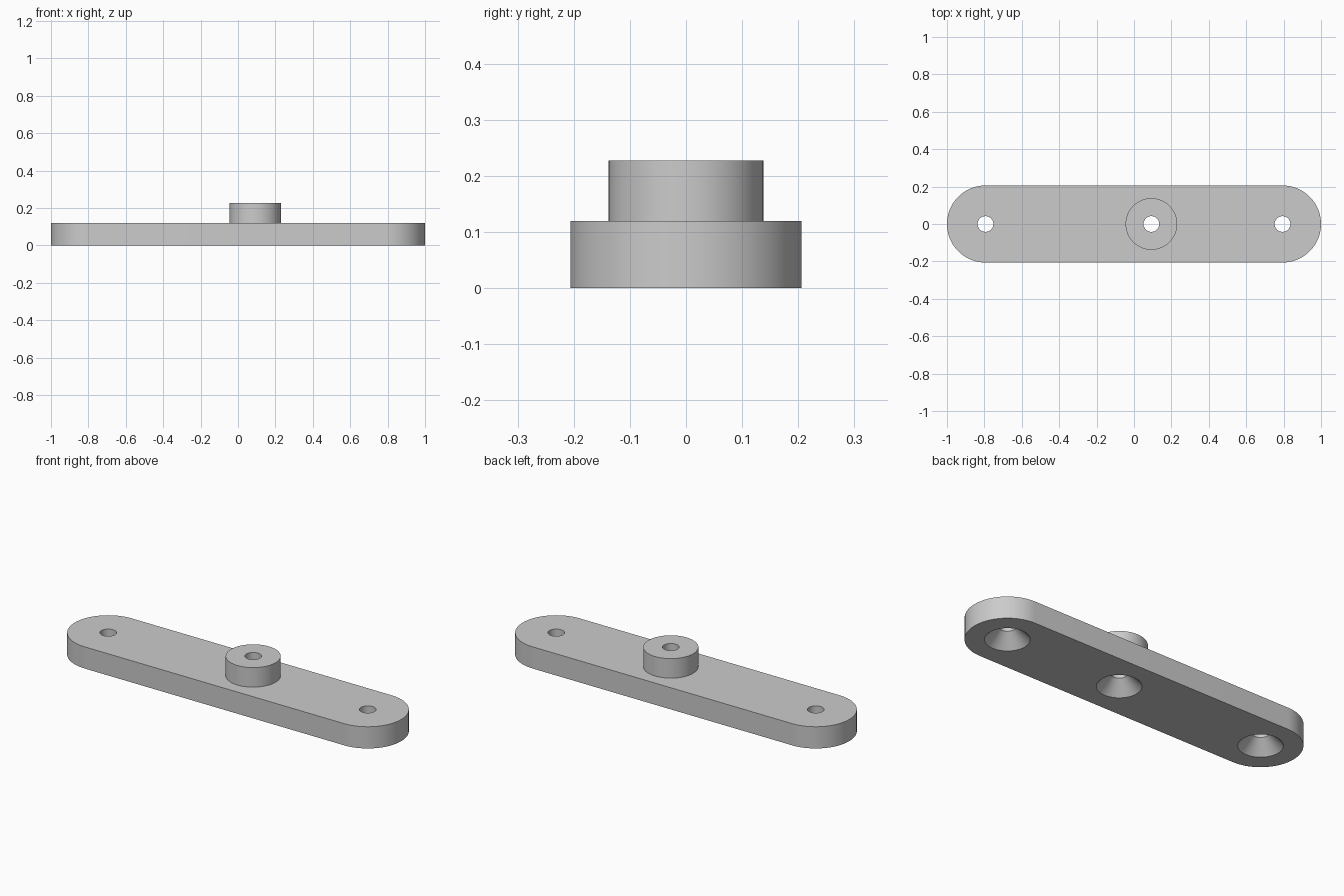
import bpy
import math

cube = bpy.data.objects.get("Cube")
if cube:
    bpy.data.objects.remove(cube, do_unlink=True)

HALF_WIDTH = 0.206
END_X = 1.0 - HALF_WIDTH
PLATE_TOP = 0.12
BOSS_X, BOSS_RADIUS, BOSS_TOP = 0.093, 0.138, 0.228
HOLE_RADIUS, SINK_RADIUS, SINK_DEPTH = 0.042, 0.11, 0.07

grey = bpy.data.materials.new("plain grey")
grey.use_nodes = True
colour = (0.6, 0.6, 0.6, 1)
grey.diffuse_color = colour
grey.node_tree.nodes["Principled BSDF"].inputs["Base Color"].default_value = colour


def arc(cx, radius, start, sweep, steps):
    """Points along an arc centred on the x axis."""
    return [(cx + radius * math.cos(start + sweep * i / steps),
             radius * math.sin(start + sweep * i / steps)) for i in range(steps + 1)]


def loft(name, rings):
    """Closed solid through equal-length rings, from bottom to top."""
    n = len(rings[0])
    verts = [p for ring in rings for p in ring]
    faces = [tuple(reversed(range(n))), tuple(range(len(verts) - n, len(verts)))]
    for k in range(len(rings) - 1):
        for i in range(n):
            j = (i + 1) % n
            faces.append((k * n + i, k * n + j, k * n + n + j, k * n + n + i))
    mesh = bpy.data.meshes.new(name)
    mesh.from_pydata(verts, [], faces)
    mesh.materials.append(grey)
    obj = bpy.data.objects.new(name, mesh)
    bpy.context.collection.objects.link(obj)
    return obj


def turned(name, x, profile, steps=64):
    """Round solid from (radius, height) pairs."""
    return loft(name, [[(px, py, z) for px, py in arc(x, r, 0, math.tau, steps)[:-1]]
                       for r, z in profile])


def combine(target, other, operation):
    mod = target.modifiers.new(operation.lower(), 'BOOLEAN')
    mod.operation = operation
    mod.solver = 'EXACT'
    mod.object = other
    bpy.context.view_layer.objects.active = target
    bpy.ops.object.modifier_apply(modifier=mod.name)
    bpy.data.objects.remove(other, do_unlink=True)


# Bar with rounded ends
outline = (arc(END_X, HALF_WIDTH, -math.pi / 2, math.pi, 48)
           + arc(-END_X, HALF_WIDTH, math.pi / 2, math.pi, 48))
plate = loft("mounting_plate", [[(x, y, z) for x, y in outline] for z in (0, PLATE_TOP)])

# Raised round boss
boss = turned("boss", BOSS_X, [(BOSS_RADIUS, PLATE_TOP / 2), (BOSS_RADIUS, BOSS_TOP)])
combine(plate, boss, 'UNION')

# Screw holes, countersunk from below
flare = (SINK_RADIUS - HOLE_RADIUS) / SINK_DEPTH
for x in (-END_X, BOSS_X, END_X):
    drop = 0.02
    cutter = turned("hole_cutter", x, [(SINK_RADIUS + flare * drop, -drop),
                                       (HOLE_RADIUS, SINK_DEPTH),
                                       (HOLE_RADIUS, BOSS_TOP + drop)])
    cutter.hide_render = True
    combine(plate, cutter, 'DIFFERENCE')

# Smooth curved walls, crisp rims
bpy.ops.object.select_all(action='DESELECT')
plate.select_set(True)
bpy.context.view_layer.objects.active = plate
bpy.ops.object.shade_smooth_by_angle(angle=math.radians(30))
